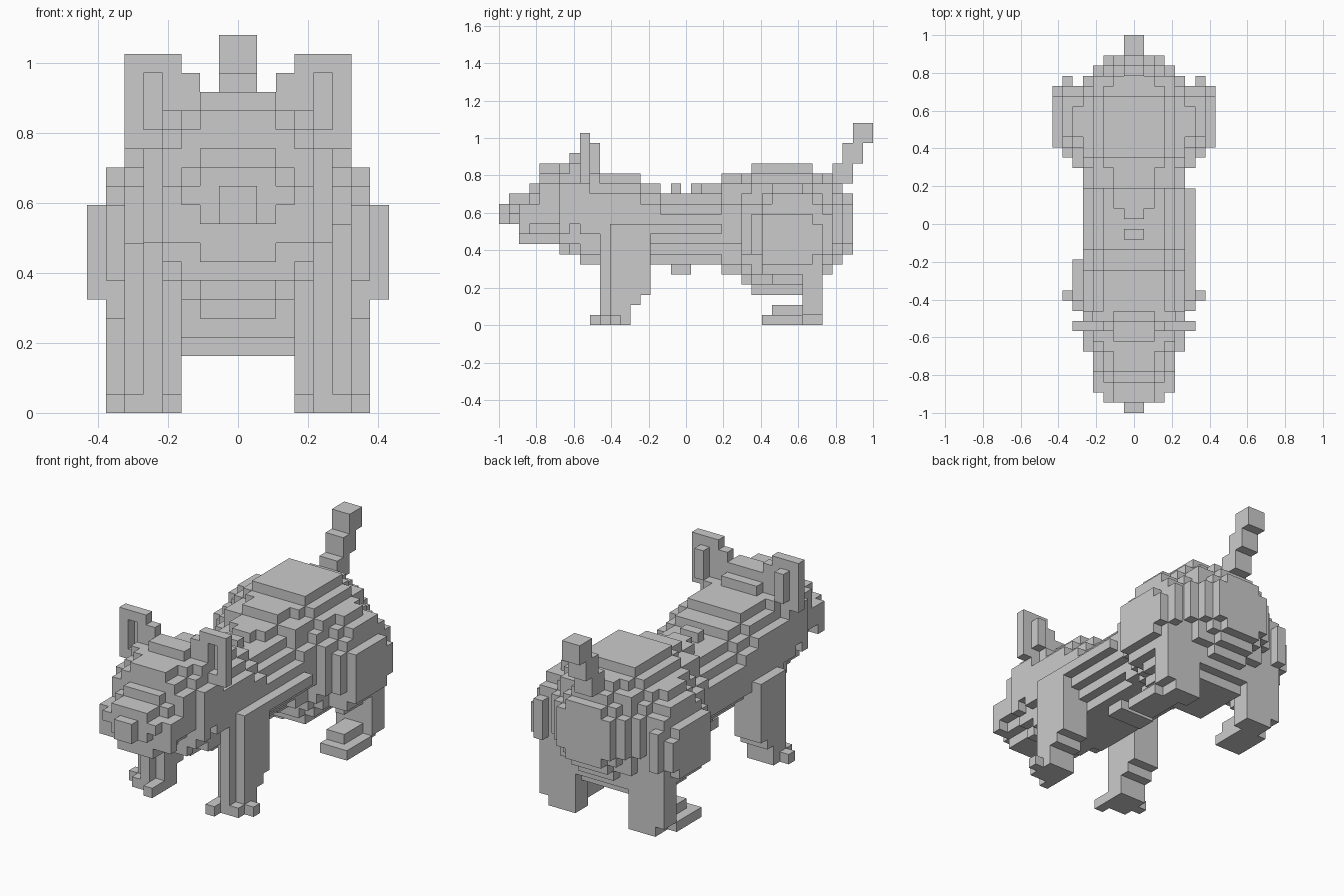
import bpy, bmesh

if "Cube" in bpy.data.objects:
    bpy.data.objects.remove(bpy.data.objects["Cube"])

S = 2 / 37                      # cube size
parts = {}                      # part name -> set of grid cells (x, y, z)


def box(name, x, y, z, mirror=True):
    """Fill cells; ranges are half open, x is counted outward from the middle."""
    cells = parts.setdefault(name, set())
    for i in range(*x):
        for j in range(*y):
            for k in range(*z):
                cells.add((i, j, k))
                if mirror:
                    cells.add((-1 - i, j, k))


def loft(name, stations, p=2.2):
    """Rounded cross-sections along y: (y start, y end, half width, z bottom, z top)."""
    cells = parts.setdefault(name, set())
    for j0, j1, w, k0, k1 in stations:
        h, c = (k1 - k0) / 2, (k1 + k0) / 2
        for j in range(j0, j1):
            for k in range(k0, k1):
                for i in range(w):
                    if ((i + .5) / w) ** p + (abs(k + .5 - c) / h) ** p <= 1:
                        cells.update({(i, j, k), (-1 - i, j, k)})


def disc(name, x, cy, cz, r, p=2.1):
    """Round plate on both flanks."""
    for j in range(37):
        for k in range(20):
            if (abs(j + .5 - cy) / r) ** p + (abs(k + .5 - cz) / r) ** p <= 1:
                box(name, (x, x + 1), (j, j + 1), (k, k + 1))


# Head, snout and brow
loft("head", [(1, 2, 3, 10, 13), (2, 3, 4, 8, 13), (3, 4, 4, 8, 14), (4, 6, 4, 8, 16)], p=1.8)
loft("head", [(6, 7, 5, 7, 16), (7, 8, 5, 7, 17), (8, 9, 5, 6, 17), (9, 10, 5, 6, 16)])
box("nose", (0, 1), (0, 1), (10, 12))

# Ears: raised rim with a recessed inner panel
box("ear", (2, 3), (8, 9), (15, 18))
box("ear", (3, 4), (8, 9), (13, 19))
box("ear", (5, 6), (8, 9), (14, 19))
box("ear", (4, 5), (8, 9), (18, 19))
box("ear", (4, 5), (8, 9), (13, 15))
box("ear", (4, 5), (9, 10), (15, 18))

# Torso with shoulders, back bumps, belly bump and side ridge
loft("torso", [(10, 14, 5, 6, 15), (14, 16, 5, 6, 14), (16, 22, 5, 6, 13)])
box("torso", (0, 1), (17, 18), (13, 14))
box("torso", (0, 1), (19, 20), (13, 14))
box("torso", (0, 2), (20, 22), (13, 14))
box("torso", (0, 2), (17, 19), (5, 6))
box("side_ridge", (5, 6), (11, 22), (9, 10), mirror=False)

# Hips and haunches
loft("hips", [(22, 24, 5, 5, 15), (24, 25, 6, 4, 15), (25, 31, 6, 3, 16),
              (31, 32, 6, 4, 15), (32, 33, 5, 5, 15), (33, 34, 4, 6, 14), (34, 35, 3, 7, 13)])
box("haunch", (5, 6), (27, 30), (4, 14))
box("haunch", (5, 6), (26, 31), (5, 13))
disc("haunch", 6, 29, 8.8, 4.1)
box("haunch", (7, 8), (26, 31), (6, 11))
box("haunch", (7, 8), (31, 32), (7, 10))

# Front legs, narrower towards the front
box("front_leg", (4, 5), (10, 11), (1, 10))
for z0, z1, back in ((3, 10, 15), (2, 3, 14), (1, 2, 13)):
    box("front_leg", (3, 5), (11, back), (z0, z1))
    box("front_leg", (5, 6), (11, back), (z0, min(z1, 9)))

# Front paws turned outward, with splayed toes
box("front_paw", (3, 6), (11, 13), (0, 1))
box("front_paw", (4, 6), (10, 11), (0, 1))
box("front_paw", (3, 4), (9, 11), (0, 1))
box("front_paw", (6, 7), (11, 12), (0, 1))

# Hind legs and long flat paws turned outward
box("hind_leg", (3, 6), (30, 32), (0, 7))
box("hind_leg", (6, 7), (30, 32), (1, 7))
box("hind_paw", (4, 7), (26, 30), (0, 1))
box("hind_paw", (4, 6), (27, 30), (1, 2))

# Stepped tail
box("tail", (0, 1), (33, 35), (14, 16))
box("tail", (0, 1), (34, 36), (16, 18))
box("tail", (0, 1), (35, 37), (18, 20))

# Turn cells into meshes, keeping only outer faces
solid = set().union(*parts.values())
used = set()
for name, cells in parts.items():
    cells -= used
    used |= cells
    bm = bmesh.new()
    verts = {}

    def vert(c):
        if c not in verts:
            verts[c] = bm.verts.new((c[0] * S, c[1] * S - 1, c[2] * S))
        return verts[c]

    for c in sorted(cells):
        for a in range(3):
            for d in (0, 1):
                n = list(c)
                n[a] += 2 * d - 1
                if tuple(n) in solid:
                    continue
                ring = []
                for u, v in ((0, 0), (1, 0), (1, 1), (0, 1)):
                    q = list(c)
                    q[a] += d
                    q[(a + 1) % 3] += u
                    q[(a + 2) % 3] += v
                    ring.append(vert(tuple(q)))
                bm.faces.new(ring if d else ring[::-1])
    mesh = bpy.data.meshes.new(name)
    bm.to_mesh(mesh)
    bm.free()
    bpy.context.collection.objects.link(bpy.data.objects.new(name, mesh))
